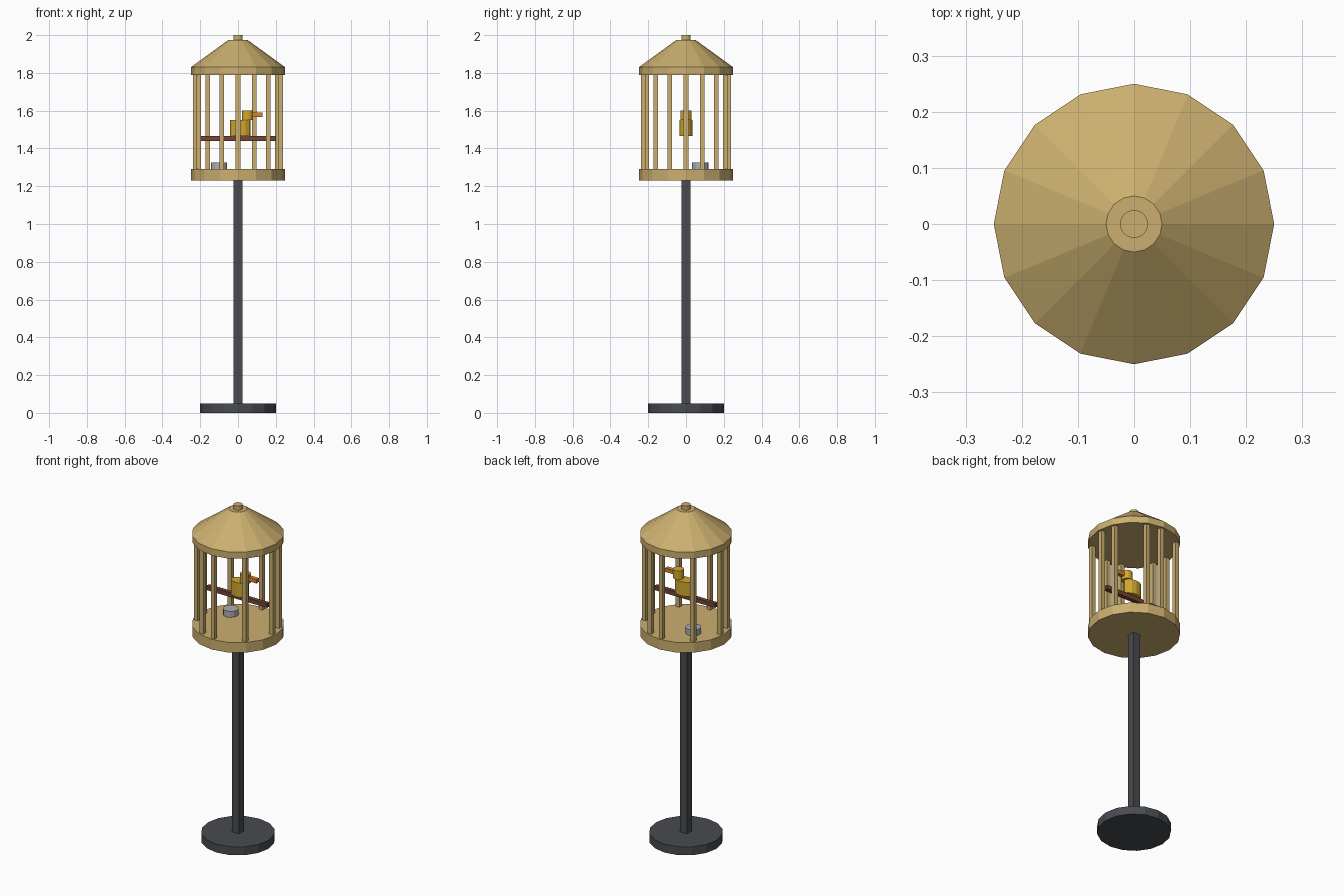
import bpy, math

if "Cube" in bpy.data.objects:
    bpy.data.objects.remove(bpy.data.objects["Cube"])


def material(name, rgb):
    m = bpy.data.materials.new(name)
    m.diffuse_color = (*rgb, 1)
    m.use_nodes = True
    m.node_tree.nodes["Principled BSDF"].inputs["Base Color"].default_value = m.diffuse_color
    return m


GOLD = material("gold", (0.60, 0.43, 0.16))
IRON = material("iron", (0.065, 0.07, 0.08))
WOOD = material("wood", (0.17, 0.06, 0.035))
YELLOW = material("yellow", (0.66, 0.40, 0.03))
ORANGE = material("orange", (0.70, 0.22, 0.03))
METAL = material("metal", (0.42, 0.42, 0.45))


def finish(name, mat):
    ob = bpy.context.object
    ob.name = name
    ob.data.materials.append(mat)
    return ob


def frustum(name, mat, r1, r2, z0, z1, x=0, y=0, sides=16, sx=1.0):
    """Flat-sided cylinder or cone with a vertex on +x, from z0 to z1."""
    bpy.ops.mesh.primitive_cone_add(vertices=sides, radius1=r1, radius2=r2, depth=z1 - z0,
                                    location=(x, y, (z0 + z1) / 2),
                                    rotation=(0, 0, math.pi / 2))
    ob = finish(name, mat)
    bpy.ops.object.transform_apply(location=False, rotation=True, scale=False)
    ob.scale.x = sx
    return ob


def box(name, mat, size, z0, z1, x=0, y=0):
    bpy.ops.mesh.primitive_cube_add(size=1, location=(x, y, (z0 + z1) / 2))
    ob = finish(name, mat)
    ob.scale = (size[0], size[1], z1 - z0)
    return ob


# Stand
frustum("stand_base", IRON, 0.20, 0.20, 0, 0.05)
box("stand_pole", IRON, (0.045, 0.045), 0.05, 1.23)

# Cage floor, roof ring, roof and finial
frustum("cage_floor", GOLD, 0.25, 0.25, 1.23, 1.29)
frustum("roof_ring", GOLD, 0.25, 0.25, 1.79, 1.83)
frustum("roof", GOLD, 0.25, 0.05, 1.83, 1.975)
frustum("finial", GOLD, 0.025, 0.025, 1.975, 2.0)

# Ten bars, snapped to the sixteen corners of the floor
for i in range(10):
    a = math.tau / 16 * (i * 16 // 10)
    box(f"bar_{i + 1}", GOLD, (0.025, 0.025), 1.29, 1.79,
        0.226 * math.cos(a), 0.226 * math.sin(a))

# Perch and food cup
box("perch", WOOD, (0.40, 0.025), 1.44, 1.465)
frustum("food_cup", METAL, 0.043, 0.043, 1.29, 1.325, x=-0.10, y=0.075, sides=12)

# Bird
frustum("bird_body", YELLOW, 0.035, 0.035, 1.465, 1.55, x=0.0125, sides=12, sx=1.55)
frustum("bird_head", YELLOW, 0.03, 0.03, 1.55, 1.602, x=0.05, sides=12)
box("bird_beak", ORANGE, (0.055, 0.025), 1.567, 1.59, x=0.1025)
